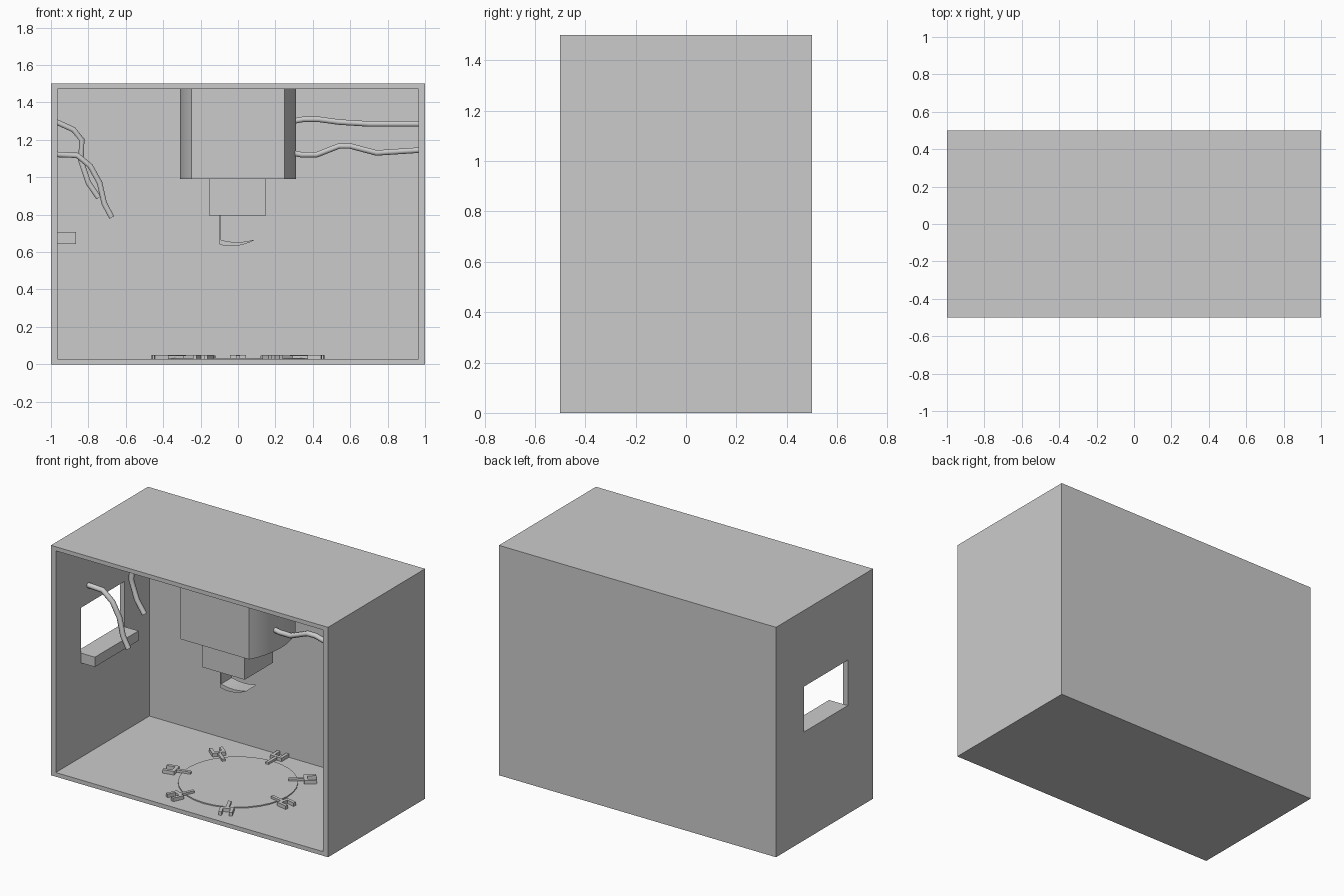
import bpy
import bmesh
import math
from mathutils import Matrix, Vector

if "Cube" in bpy.data.objects:
    bpy.data.objects.remove(bpy.data.objects["Cube"], do_unlink=True)

grey = bpy.data.materials.new("plain_grey")
grey.use_nodes = True
grey.diffuse_color = (0.6, 0.6, 0.6, 1)
grey.node_tree.nodes["Principled BSDF"].inputs["Base Color"].default_value = (0.6, 0.6, 0.6, 1)


def add_mesh(name, bm):
    bmesh.ops.recalc_face_normals(bm, faces=bm.faces)
    mesh = bpy.data.meshes.new(name)
    bm.to_mesh(mesh)
    bm.free()
    mesh.materials.append(grey)
    obj = bpy.data.objects.new(name, mesh)
    bpy.context.collection.objects.link(obj)
    return obj


def add_box(bm, lo, hi, turn=0.0):
    lo, hi = Vector(lo), Vector(hi)
    mat = (Matrix.Rotation(turn, 4, 'Z') @ Matrix.Translation((lo + hi) / 2)
           @ Matrix.Diagonal((*(hi - lo), 1)))
    bmesh.ops.create_cube(bm, size=1, matrix=mat)


def box(name, lo, hi):
    bm = bmesh.new()
    add_box(bm, lo, hi)
    return add_mesh(name, bm)


def prism(name, start_ring, offset):
    bm = bmesh.new()
    face = bm.faces.new([bm.verts.new(p) for p in start_ring])
    ext = bmesh.ops.extrude_face_region(bm, geom=[face])
    moved = [v for v in ext["geom"] if isinstance(v, bmesh.types.BMVert)]
    bmesh.ops.translate(bm, verts=moved, vec=offset)
    return add_mesh(name, bm)


def smooth(obj):
    bpy.ops.object.select_all(action='DESELECT')
    obj.select_set(True)
    bpy.context.view_layer.objects.active = obj
    bpy.ops.object.shade_smooth_by_angle(angle=math.radians(35))


def wire(name, y, points):
    curve = bpy.data.curves.new(name, 'CURVE')
    curve.dimensions = '3D'
    curve.bevel_depth = 0.017
    curve.bevel_resolution = 1
    curve.use_fill_caps = True
    line = curve.splines.new('POLY')
    line.points.add(len(points) - 1)
    for p, (x, z) in zip(line.points, points):
        p.co = (x, y, z, 1)
    curve.materials.append(grey)
    obj = bpy.data.objects.new(name, curve)
    bpy.context.collection.objects.link(obj)


# Open-fronted cabinet with a window in its right wall
cabinet = box("cabinet", (-1, -0.5, 0), (1, 0.5, 1.5))
cutters = [box("cavity_cutter", (-0.965, -0.6, 0.027), (0.965, 0.465, 1.473)),
           box("window_cutter", (-1.1, -0.24, 0.707), (-0.9, 0.21, 1.003))]
bpy.context.view_layer.objects.active = cabinet
for cutter in cutters:
    cutter.hide_render = True
    mod = cabinet.modifiers.new("cut", 'BOOLEAN')
    mod.operation = 'DIFFERENCE'
    mod.solver = 'EXACT'
    mod.object = cutter
    bpy.ops.object.modifier_apply(modifier=mod.name)
    bpy.data.objects.remove(cutter, do_unlink=True)

box("window_shelf", (-0.97, -0.24, 0.643), (-0.865, 0.21, 0.707))

# Ceiling machine: housing with bulging sides, and a smaller head below
half_angle = math.asin(0.24 / 0.4)
side = [half_angle * (i / 8 - 1) for i in range(17)]
ring = [(0.31 * math.cos(a), 0.4 * math.sin(a), 0.99) for a in side]
ring += [(-x, -y, z) for x, y, z in ring]
smooth(prism("machine_housing", ring, (0, 0, 0.485)))
box("machine_head", (-0.155, -0.145, 0.795), (0.15, 0.145, 0.992))

# Hanging scoop: thin strip and a curved blade tapering to a tip
box("scoop_strip", (-0.1, -0.045, 0.645), (-0.09, 0.065, 0.8))
blade = [(-0.1, -0.045, 0.64)]
steps = [i / 10 for i in range(11)]
lower = [(-0.1 + 0.19 * t, 0.64 + 0.025 * t - 0.075 * t * (1 - t)) for t in steps]
upper = [(-0.1 + 0.19 * t, 0.668 - 0.06 * t * (1 - t)) for t in steps[:-1]]
blade = [(x, -0.045, z) for x, z in lower + upper[::-1]]
smooth(prism("scoop_blade", blade, (0, 0.11, 0)))

# Round floor plate
bm = bmesh.new()
bmesh.ops.create_cone(bm, cap_ends=True, segments=32, radius1=0.355, radius2=0.355,
                      depth=0.012, matrix=Matrix.Translation((0, 0, 0.028)))
smooth(add_mesh("floor_plate", bm))

# Seven forked clamps around the plate
for i in range(7):
    turn = math.radians(90) + i * math.tau / 7
    bm = bmesh.new()
    add_box(bm, (0.30, -0.01, 0.032), (0.40, 0.01, 0.048), turn)
    add_box(bm, (0.39, -0.042, 0.025), (0.412, 0.042, 0.05), turn)
    for s in (-1, 1):
        add_box(bm, (0.40, s * 0.032 - 0.01, 0.025), (0.465, s * 0.032 + 0.01, 0.05), turn)
    add_mesh(f"floor_clamp_{i + 1}", bm)

# Loose wires on the right wall, and feed wires from the machine to the left wall
wire("loose_wire_back", 0.1, [(-0.97, 1.295), (-0.88, 1.255), (-0.835, 1.2), (-0.84, 1.09),
                              (-0.8, 0.97), (-0.745, 0.89)])
wire("loose_wire_front", -0.165, [(-0.97, 1.122), (-0.86, 1.117), (-0.79, 1.06),
                                  (-0.74, 0.97), (-0.715, 0.86), (-0.675, 0.785)])
wire("feed_wire_upper", 0.12, [(0.27, 1.295), (0.35, 1.31), (0.43, 1.31), (0.54, 1.295),
                               (0.7, 1.285), (0.97, 1.285)])
wire("feed_wire_lower", -0.054, [(0.27, 1.135), (0.34, 1.12), (0.42, 1.12), (0.54, 1.167),
                                 (0.6, 1.167), (0.74, 1.13), (0.97, 1.145)])
